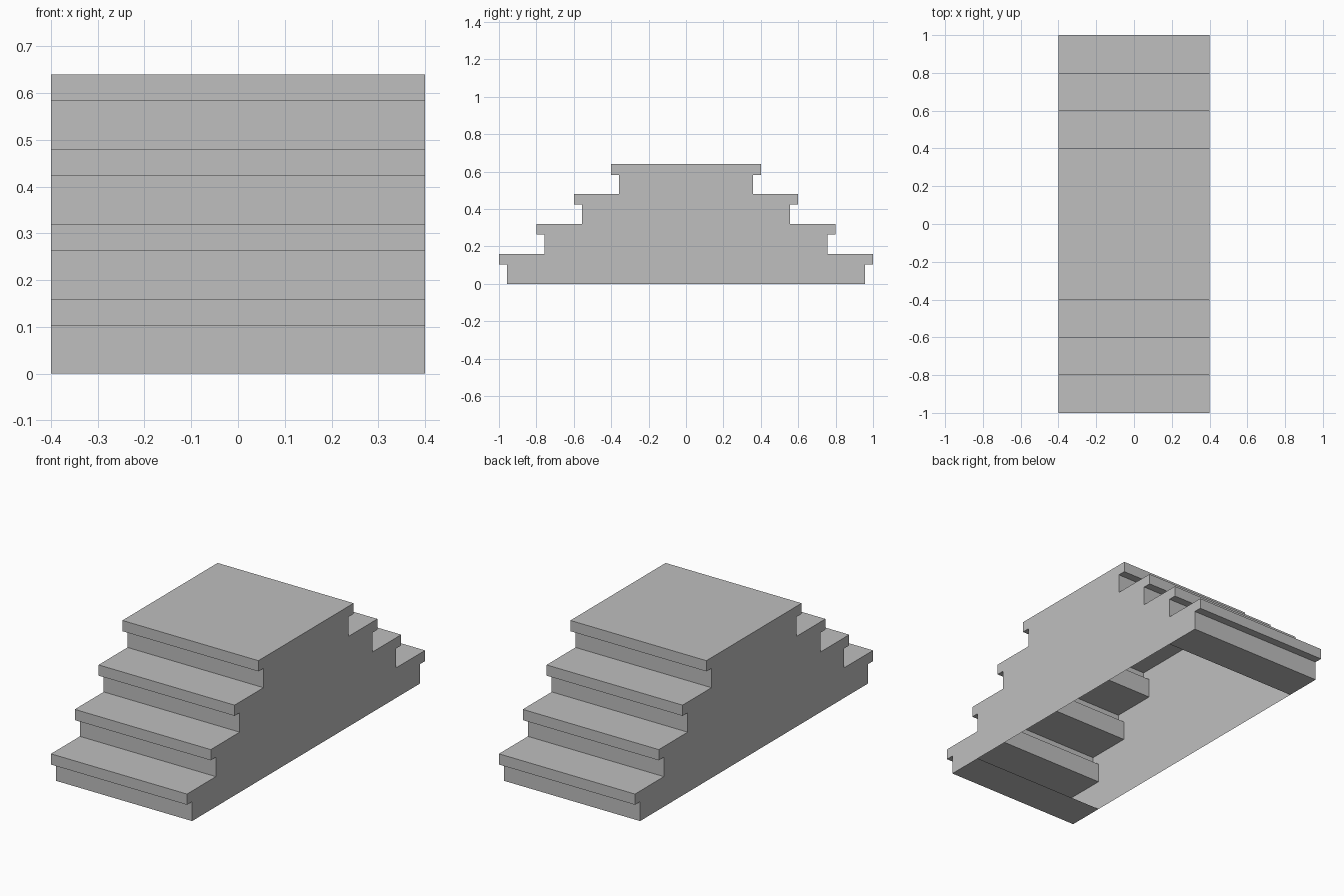
import bpy
import bmesh

if "Cube" in bpy.data.objects:
    bpy.data.objects.remove(bpy.data.objects["Cube"], do_unlink=True)

HALF_WIDTH = 0.4
STEPS = 4
RISE = 0.16
RUN = 0.2
NOSE_DEPTH = 0.043   # overhang of each tread
NOSE_HEIGHT = 0.057  # thickness of each tread lip

# Plain grey material
grey = bpy.data.materials.new("stone grey")
grey.use_nodes = True
color = (0.52, 0.52, 0.52, 1.0)
grey.diffuse_color = color
grey.node_tree.nodes["Principled BSDF"].inputs["Base Color"].default_value = color


def stair_profile():
    """Outline (y, z) of the double staircase, open along the floor."""
    front = []
    for i in range(STEPS):
        nose = -1 + RUN * i
        riser = nose + NOSE_DEPTH
        bottom, top = RISE * i, RISE * (i + 1)
        front += [(riser, bottom), (riser, top - NOSE_HEIGHT),
                  (nose, top - NOSE_HEIGHT), (nose, top)]
    return front + [(-y, z) for y, z in reversed(front)]


bm = bmesh.new()
profile = stair_profile()
left, right = ([bm.verts.new((x, y, z)) for y, z in profile]
               for x in (HALF_WIDTH, -HALF_WIDTH))

# Treads, lips and risers
for i in range(len(profile) - 1):
    bm.faces.new((left[i], left[i + 1], right[i + 1], right[i]))

# Side walls
bm.faces.new(left)
bm.faces.new(right[::-1])

# Floor strips beneath the lowest step at each end; the middle stays open
for end in (0, -1):
    y = profile[end][0]
    inner_y = y - RUN if y > 0 else y + RUN
    inner = [bm.verts.new((x, inner_y, 0)) for x in (-HALF_WIDTH, HALF_WIDTH)]
    bm.faces.new((left[end], right[end], inner[0], inner[1]))

bmesh.ops.recalc_face_normals(bm, faces=bm.faces[:])
mesh = bpy.data.meshes.new("double_staircase")
bm.to_mesh(mesh)
bm.free()
mesh.materials.append(grey)
stairs = bpy.data.objects.new("double_staircase", mesh)
bpy.context.collection.objects.link(stairs)
